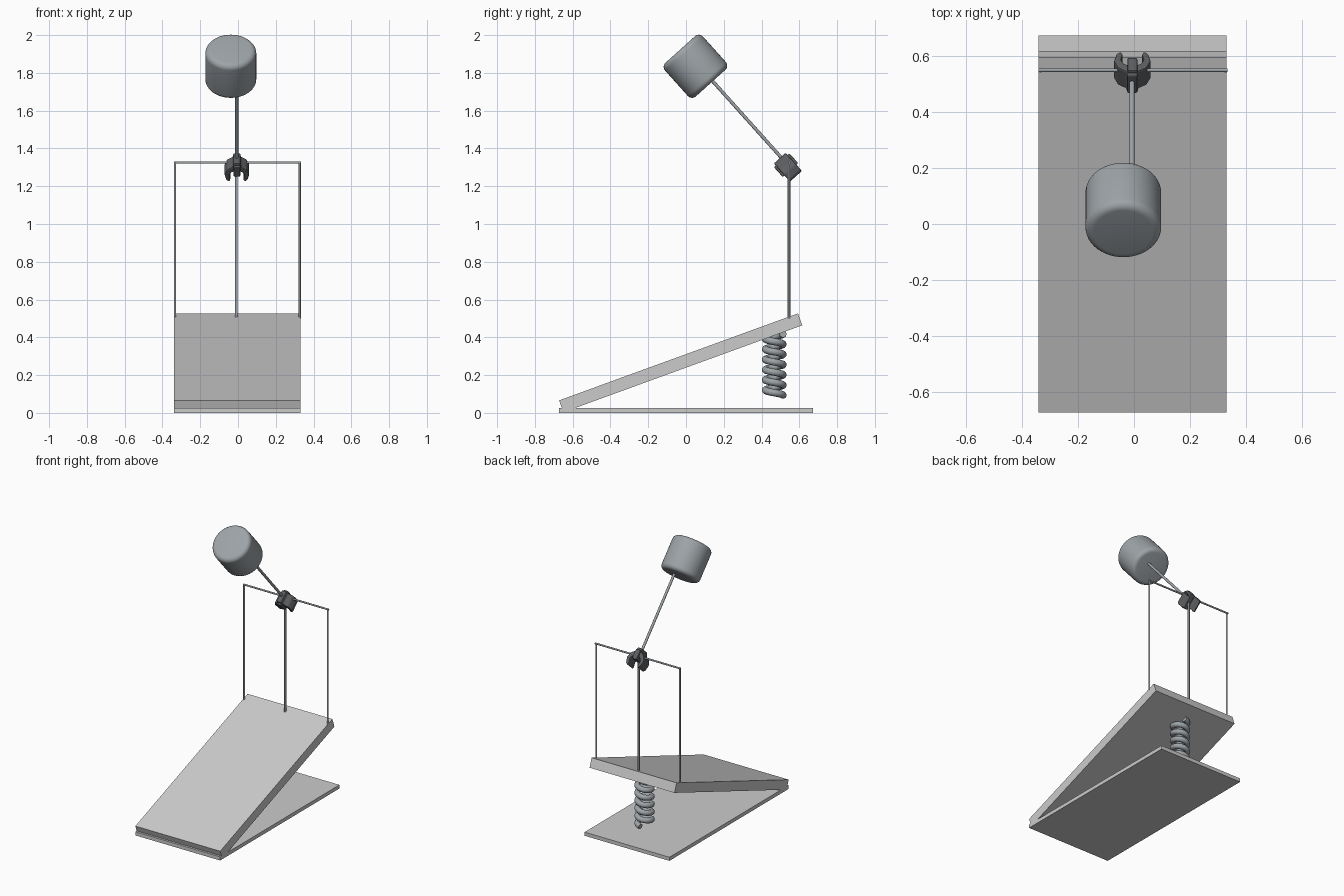
import bpy, bmesh, math
from mathutils import Matrix, Vector

cube = bpy.data.objects.get("Cube")
if cube:
    bpy.data.objects.remove(cube, do_unlink=True)


def material(name, rgb):
    m = bpy.data.materials.new(name)
    m.use_nodes = True
    m.diffuse_color = (*rgb, 1)
    m.node_tree.nodes["Principled BSDF"].inputs["Base Color"].default_value = (*rgb, 1)
    return m


PLATE = material("light grey plate", (0.6, 0.6, 0.6))
STEEL = material("blue grey steel", (0.34, 0.37, 0.39))
DARK = material("dark grey clamp", (0.11, 0.115, 0.12))


def finish(name, bm, mat, matrix=Matrix(), smooth=True):
    bmesh.ops.recalc_face_normals(bm, faces=bm.faces[:])
    mesh = bpy.data.meshes.new(name)
    bm.to_mesh(mesh)
    bm.free()
    ob = bpy.data.objects.new(name, mesh)
    bpy.context.collection.objects.link(ob)
    ob.matrix_world = matrix
    mesh.materials.append(mat)
    if smooth:
        bpy.ops.object.select_all(action="DESELECT")
        ob.select_set(True)
        bpy.context.view_layer.objects.active = ob
        bpy.ops.object.shade_smooth_by_angle(angle=math.radians(40))
    return ob


def slab(name, size, centre, tilt=0):
    bm = bmesh.new()
    bmesh.ops.create_cube(bm, size=1, matrix=Matrix.Diagonal((*size, 1)))
    place = Matrix.Translation(centre) @ Matrix.Rotation(tilt, 4, "X")
    return finish(name, bm, PLATE, place, smooth=False)


def rod(name, start, end, radius):
    a, b = Vector(start), Vector(end)
    bm = bmesh.new()
    bmesh.ops.create_cone(bm, cap_ends=True, segments=16, radius1=radius,
                          radius2=radius, depth=(b - a).length)
    place = Matrix.Translation((a + b) / 2) @ (b - a).to_track_quat("Z", "Y").to_matrix().to_4x4()
    return finish(name, bm, STEEL, place)


# Base plate and sloping foot board
MID = -0.005
slab("base_plate", (0.67, 1.345, 0.026), (MID, 0, 0.013))
slab("foot_board", (0.67, 1.346, 0.067), (MID, -0.028, 0.265), math.radians(20))

# Upright frame
FRAME_Y, FRAME_Z = 0.545, 1.325
for side, x in (("right", -0.333), ("left", 0.327)):
    rod(side + "_upright", (x, FRAME_Y, 0.5), (x, FRAME_Y, FRAME_Z), 0.006)
rod("middle_link", (-0.009, FRAME_Y, 0.5), (-0.009, FRAME_Y, 1.3), 0.007)
rod("cross_shaft", (-0.34, FRAME_Y + 0.003, FRAME_Z), (0.333, FRAME_Y + 0.003, FRAME_Z), 0.006)

# Beater, leaning forward along the tilted axis
LEAN = Matrix.Rotation(math.radians(42), 4, "X")
rod("beater_rod", (-0.007, 0.54, 1.312), (-0.007, 0.1, 1.802), 0.009)
bm = bmesh.new()
bmesh.ops.create_cone(bm, cap_ends=True, segments=48, radius1=0.135, radius2=0.135, depth=0.24)
rims = [e for e in bm.edges if abs(e.verts[0].co.z - e.verts[1].co.z) < 0.01]
bmesh.ops.bevel(bm, geom=rims, offset=0.03, segments=6, profile=0.5, affect="EDGES")
finish("beater_head", bm, STEEL, Matrix.Translation((-0.038, 0.05, 1.835)) @ LEAN)

# Forked clamp: half profile mirrored across the middle, then extruded
half = [(0.018, 0.065), (0.022, 0.04), (0.052, 0.02), (0.066, -0.015), (0.056, -0.055),
        (0.04, -0.066), (0.034, -0.05), (0.04, -0.02), (0.028, 0), (0.01, 0.008)]
outline = half + [(-x, z) for x, z in reversed(half)]


def clamp_part(name, points, depth, place):
    bm = bmesh.new()
    face = bm.faces.new([bm.verts.new((x, -depth / 2, z)) for x, z in points])
    extruded = bmesh.ops.extrude_face_region(bm, geom=[face])["geom"]
    moved = [v for v in extruded if isinstance(v, bmesh.types.BMVert)]
    bmesh.ops.translate(bm, verts=moved, vec=(0, depth, 0))
    ob = finish(name, bm, DARK, place, smooth=False)
    bevel = ob.modifiers.new("soft edges", "BEVEL")
    bevel.width = 0.006
    bevel.segments = 2
    return ob


hub = Matrix.Translation((-0.006, 0.54, 1.3)) @ LEAN
clamp_part("clamp_fork", outline, 0.085, hub)
clamp_part("clamp_hub", [(0.018, 0.05), (0.018, -0.02), (-0.018, -0.02), (-0.018, 0.05)], 0.11, hub)

# Coil spring under the board
curve = bpy.data.curves.new("spring", "CURVE")
curve.dimensions = "3D"
curve.bevel_depth = 0.019
curve.bevel_resolution = 3
curve.use_fill_caps = True
TURNS, STEPS = 6, 24
spline = curve.splines.new("POLY")
spline.points.add(TURNS * STEPS)
for i, p in enumerate(spline.points):
    a = math.pi / 2 - math.tau * i / STEPS
    p.co = (0.047 * math.cos(a), 0.467 + 0.047 * math.sin(a), 0.093 + 0.325 * i / (TURNS * STEPS), 1)
spline.use_smooth = True
spring = bpy.data.objects.new("spring", curve)
bpy.context.collection.objects.link(spring)
curve.materials.append(STEEL)
